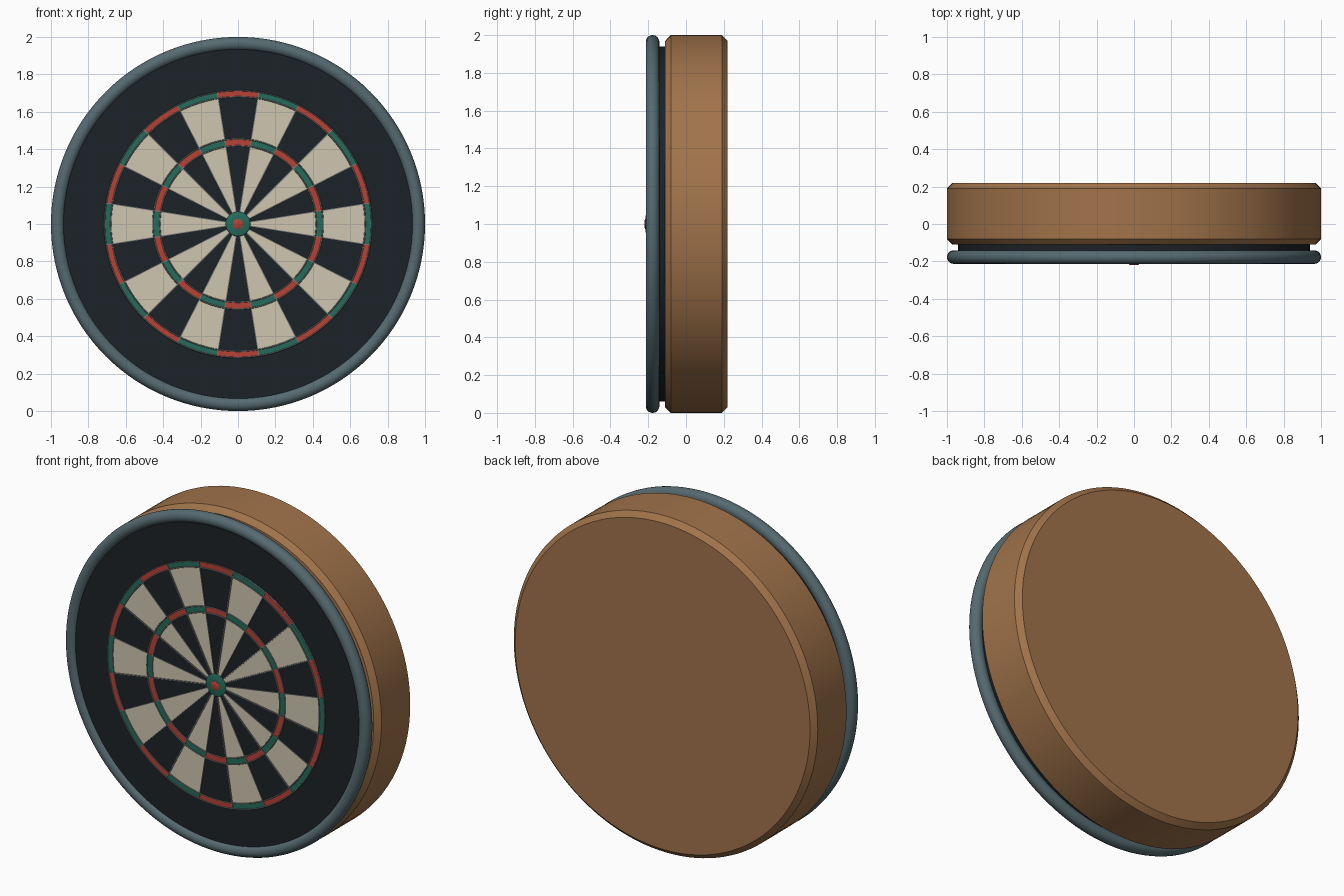
import bpy, bmesh
from math import sin, cos, pi, tau

if "Cube" in bpy.data.objects:
    bpy.data.objects.remove(bpy.data.objects["Cube"])

CZ = 1.0       # height of the board centre


def material(name, rgb):
    m = bpy.data.materials.new(name)
    m.diffuse_color = [(c / 255) ** 2.2 for c in rgb] + [1]
    m.use_nodes = True
    m.node_tree.nodes["Principled BSDF"].inputs["Base Color"].default_value = m.diffuse_color
    return m


WOOD = material("wood", (160, 115, 76))
DARK = material("dark", (33, 39, 44))
CREAM = material("cream", (206, 197, 174))
RED = material("red", (182, 68, 58))
GREEN = material("green", (42, 108, 92))
RIM = material("rim_grey", (86, 106, 112))
WIRE = material("wire_grey", (120, 122, 120))


def point(r, a, y):
    # polar position on the board, angle clockwise from the top
    return (r * sin(a), y, CZ + r * cos(a))


def finish(bm, name, mat, angle=30):
    bmesh.ops.remove_doubles(bm, verts=bm.verts, dist=1e-6)
    bmesh.ops.recalc_face_normals(bm, faces=bm.faces)
    me = bpy.data.meshes.new(name)
    bm.to_mesh(me)
    bm.free()
    ob = bpy.data.objects.new(name, me)
    bpy.context.collection.objects.link(ob)
    me.materials.append(mat)
    bpy.ops.object.select_all(action='DESELECT')
    ob.select_set(True)
    bpy.context.view_layer.objects.active = ob
    bpy.ops.object.shade_smooth_by_angle(angle=angle * pi / 180)
    return ob


def add_lathe(bm, profile, n, closed=False):
    # revolve (radius, y) points about the board axis
    rings = []
    for r, y in profile:
        if r == 0:
            rings.append([bm.verts.new(point(0, 0, y))] * n)
        else:
            rings.append([bm.verts.new(point(r, tau * i / n, y)) for i in range(n)])
    pairs = list(zip(rings, rings[1:]))
    if closed:
        pairs.append((rings[-1], rings[0]))
    for a, b in pairs:
        for i in range(n):
            j = (i + 1) % n
            bm.faces.new(list(dict.fromkeys((a[i], a[j], b[j], b[i]))))


def lathe(name, mat, profile, n=128, closed=False):
    bm = bmesh.new()
    add_lathe(bm, profile, n, closed)
    return finish(bm, name, mat)


def circle(r, y, rad, n):
    return [(r + rad * cos(tau * k / n), y + rad * sin(tau * k / n)) for k in range(n)]


def add_sector(bm, r0, r1, a0, a1, y0, y1, steps=6):
    # solid slab between two radii and two angles
    rows = []
    for i in range(steps + 1):
        a = a0 + (a1 - a0) * i / steps
        rows.append([bm.verts.new(point(r, a, y))
                     for r, y in ((r0, y0), (r1, y0), (r1, y1), (r0, y1))])
    for p, q in zip(rows, rows[1:]):
        for k in range(4):
            m = (k + 1) % 4
            bm.faces.new((p[k], p[m], q[m], q[k]))
    bm.faces.new(rows[0])
    bm.faces.new(rows[-1])


# Wooden backing drum with chamfered edges
lathe("wooden_backing", WOOD, [(0, -0.11), (0.97, -0.11), (1.0, -0.08),
                               (1.0, 0.19), (0.97, 0.22), (0, 0.22)])

# Dark board and rounded outer rim
lathe("board_disc", DARK, [(0, -0.195), (0.94, -0.195), (0.94, -0.105), (0, -0.105)])
lathe("outer_rim", RIM, circle(0.964, -0.177, 0.036, 20), closed=True)

# Scoring beds: alternating colours over 20 sectors
BULL, T0, T1, D0, D1 = 0.065, 0.418, 0.455, 0.68, 0.714
STEP = tau / 20
beds = {"dark_beds": DARK, "cream_beds": CREAM, "red_beds": RED, "green_beds": GREEN}
meshes = {k: bmesh.new() for k in beds}
for s in range(20):
    a0, a1 = (s - 0.5) * STEP, (s + 0.5) * STEP
    single, score = (("dark_beds", "red_beds"), ("cream_beds", "green_beds"))[s % 2]
    for r0, r1 in ((BULL, T0), (T1, D0)):
        add_sector(meshes[single], r0, r1, a0, a1, -0.205, -0.19)
    for r0, r1 in ((T0, T1), (D0, D1)):
        add_sector(meshes[score], r0, r1, a0, a1, -0.206, -0.19)
for k, bm in meshes.items():
    finish(bm, k, beds[k])

# Wire frame: dividing spokes and ring wires
bm = bmesh.new()
for s in range(20):
    a, w = (s + 0.5) * STEP, 0.0022
    c = []
    for r in (BULL, D1):
        x, _, z = point(r, a, 0)
        dx, dz = w * cos(a), -w * sin(a)
        c.append([bm.verts.new((x + e * dx, y, z + e * dz))
                  for e, y in ((-1, -0.2), (1, -0.2), (1, -0.21), (-1, -0.21))])
    for k in range(4):
        m = (k + 1) % 4
        bm.faces.new((c[0][k], c[0][m], c[1][m], c[1][k]))
    bm.faces.new(c[0])
    bm.faces.new(c[1])
finish(bm, "spoke_wires", WIRE)

bm = bmesh.new()
for r in (T0, T1, D0, D1):
    add_lathe(bm, circle(r, -0.207, 0.0035, 6), 100, closed=True)
finish(bm, "ring_wires", WIRE, 70)

# Bullseye: green outer bull and red centre
lathe("outer_bull", GREEN, [(0, -0.19), (0.068, -0.19), (0.068, -0.203), (0.062, -0.209),
                            (0.045, -0.213), (0.025, -0.215), (0, -0.215)], 40)
lathe("inner_bull", RED, [(0, -0.2), (0.027, -0.2), (0.027, -0.216),
                          (0.018, -0.22), (0, -0.22)], 32)
